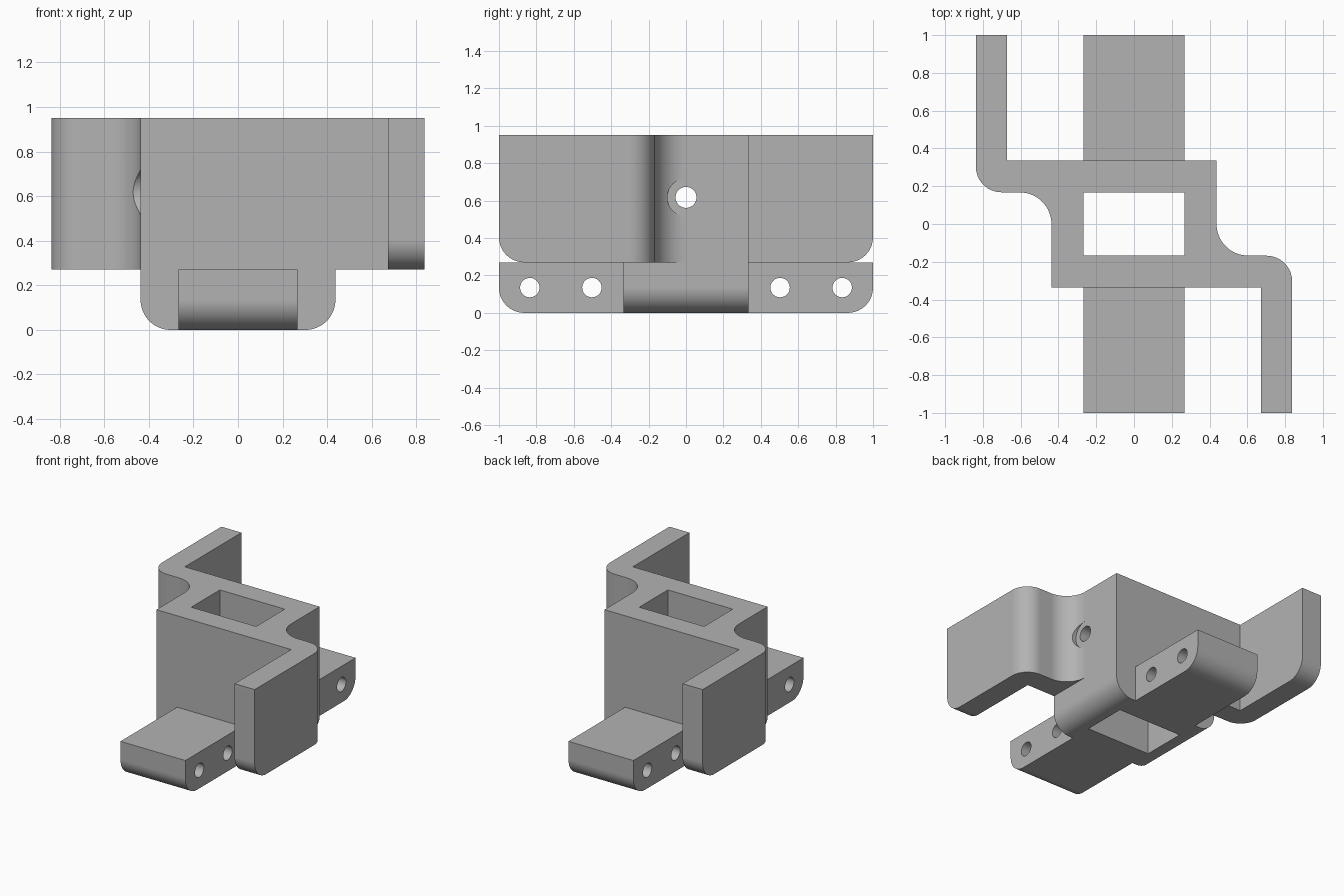
import bpy
import bmesh
from math import sin, cos, radians
from mathutils import Vector

cube = bpy.data.objects.get("Cube")
if cube:
    bpy.data.objects.remove(cube, do_unlink=True)

TOP, STEP, R = 0.95, 0.27, 0.135
HUB_X, HUB_Y = 0.437, 0.335
FOOT_X, WALL_Y = 0.267, 0.168
ARM_IN, ARM_OUT = 0.672, 0.837

grey = bpy.data.materials.new("plain grey")
grey.use_nodes = True
COLOUR = (0.45, 0.45, 0.45, 1)
grey.diffuse_color = COLOUR
grey.node_tree.nodes["Principled BSDF"].inputs["Base Color"].default_value = COLOUR


def arc(u, v, r, start, end, n=16):
    angles = [radians(start + (end - start) * i / n) for i in range(n + 1)]
    return [(u + r * cos(a), v + r * sin(a)) for a in angles]


def prism(name, outline, axis, low, high):
    """Extrude a flat outline along x, y or z."""
    place = {"x": lambda u, v, w: (w, u, v),
             "y": lambda u, v, w: (u, w, v),
             "z": lambda u, v, w: (u, v, w)}[axis]
    bm = bmesh.new()
    face = bm.faces.new([bm.verts.new(place(u, v, low)) for u, v in outline])
    ext = bmesh.ops.extrude_face_region(bm, geom=[face])
    moved = [g for g in ext["geom"] if isinstance(g, bmesh.types.BMVert)]
    bmesh.ops.translate(bm, verts=moved, vec=Vector(place(0, 0, high - low)))
    bmesh.ops.recalc_face_normals(bm, faces=bm.faces)
    mesh = bpy.data.meshes.new(name)
    bm.to_mesh(mesh)
    bm.free()
    mesh.materials.append(grey)
    obj = bpy.data.objects.new(name, mesh)
    bpy.context.collection.objects.link(obj)
    return obj


def box(u, v0, v1):
    return [(-u, v0), (u, v0), (u, v1), (-u, v1)]


def combine(target, tool, operation):
    mod = target.modifiers.new(operation, "BOOLEAN")
    mod.operation, mod.solver, mod.object = operation, "EXACT", tool
    bpy.context.view_layer.objects.active = target
    bpy.ops.object.modifier_apply(modifier=mod.name)
    bpy.data.objects.remove(tool, do_unlink=True)


# Upper body: hub with two opposed curved arms, half outline turned about z
fillet = HUB_Y - WALL_Y
half = [(-HUB_X, -HUB_Y), (ARM_IN, -HUB_Y), (ARM_IN, -1), (ARM_OUT, -1)]
half += arc(ARM_OUT - R, -WALL_Y - R, R, 0, 90)
half += arc(HUB_X + fillet, 0, fillet, 270, 180)
bracket = prism("bracket", half + [(-x, -y) for x, y in half], "z", STEP, TOP)

# Rounded lower end of each arm
for s in (-1, 1):
    corner = [(s * 1.1, STEP - 0.1), (s * (1 - R), STEP - 0.1), (s * (1 - R), STEP)]
    round_ = arc(1 - R, STEP + R, R, -90, 0)
    corner += [(s * y, z) for y, z in round_] + [(s * 1.1, STEP + R)]
    combine(bracket, prism("arm_cutter", corner, "x", -1, 1), "DIFFERENCE")

# Lower hub with rounded bottom edges
hub = arc(-HUB_X + R, R, R, 180, 270) + arc(HUB_X - R, R, R, 270, 360)
hub += [(HUB_X, STEP), (-HUB_X, STEP)]
combine(bracket, prism("lower_hub", hub, "y", -HUB_Y, HUB_Y), "UNION")

# Front and back feet with rounded tips
foot = arc(-1 + R, R, R, 180, 270) + arc(1 - R, R, R, 270, 360)
foot += [(1, STEP), (-1, STEP)]
combine(bracket, prism("feet", foot, "x", -FOOT_X, FOOT_X), "UNION")

# Vertical shaft, foot holes and cross bore
shaft = box(FOOT_X, -WALL_Y, WALL_Y)
combine(bracket, prism("shaft_cutter", shaft, "z", -0.1, 1.1), "DIFFERENCE")
for y, z, r in [(-0.835, R, 0.052), (-0.503, R, 0.052), (0.503, R, 0.052),
                (0.835, R, 0.052), (0, 0.617, 0.056)]:
    hole = arc(y, z, r, 0, 360, 32)[:-1]
    reach = 0.6 if y == 0 else 0.4
    combine(bracket, prism("hole_cutter", hole, "x", -reach, reach), "DIFFERENCE")

# Screw head recess where the bore meets each curved wall
for low, high in ((HUB_X, 0.62), (-0.62, -HUB_X)):
    recess = arc(0, 0.617, 0.1, 0, 360, 40)[:-1]
    combine(bracket, prism("recess_cutter", recess, "x", low, high), "DIFFERENCE")

# Smooth curves, crisp edges
bpy.ops.object.select_all(action="DESELECT")
bracket.select_set(True)
bpy.context.view_layer.objects.active = bracket
bpy.ops.object.shade_smooth_by_angle(angle=radians(30))
weighted = bracket.modifiers.new("even shading", "WEIGHTED_NORMAL")
weighted.keep_sharp = True
